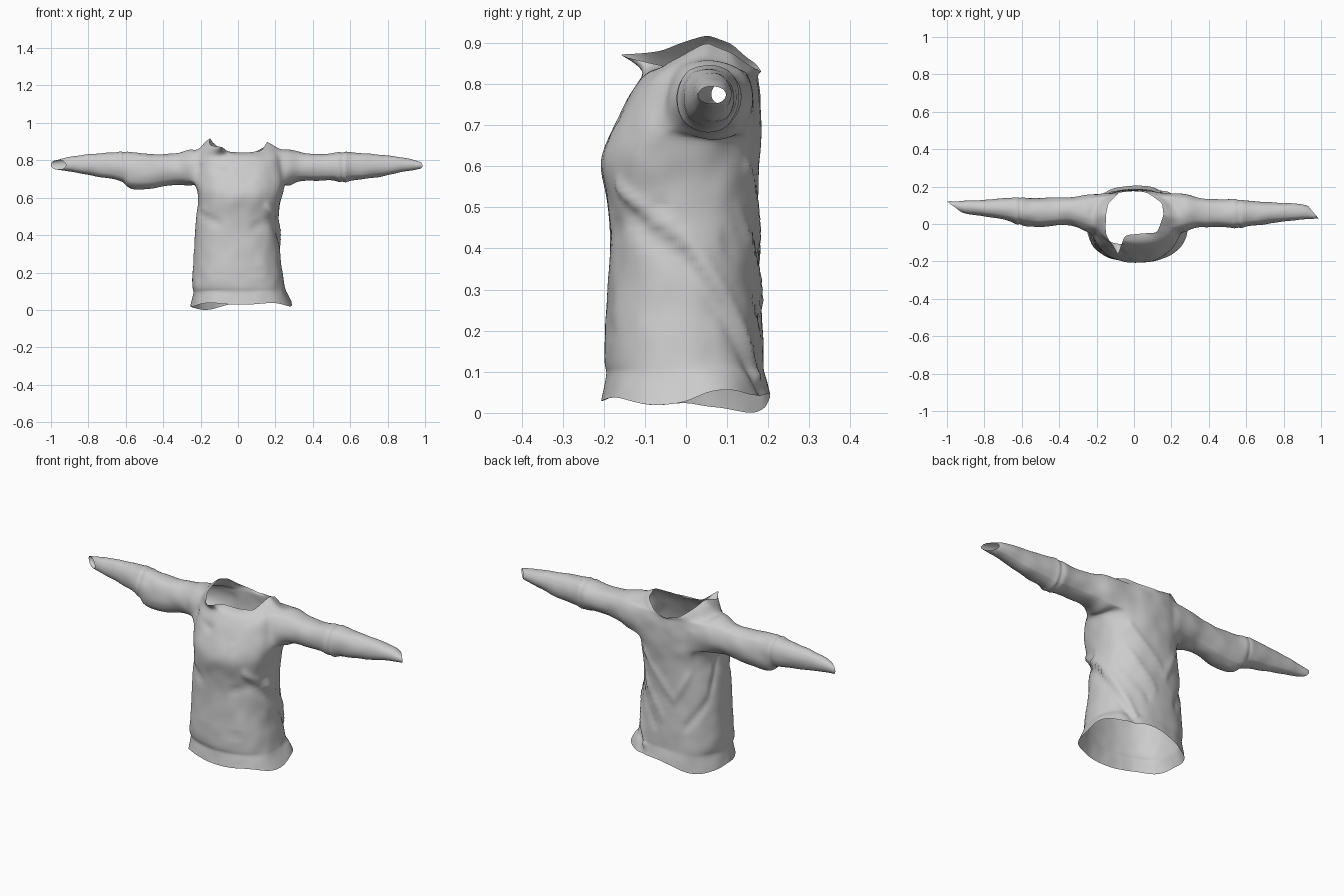
import bpy, bmesh, math
from mathutils import Vector, noise

if "Cube" in bpy.data.objects:
    bpy.data.objects.remove(bpy.data.objects["Cube"])

N = 36                      # segments round the body
bm = bmesh.new()

def power(v, e=0.85):
    return math.copysign(abs(v) ** e, v)

def skin(a, b, skip=()):
    n = len(a)
    for i in range(n):
        if i not in skip:
            bm.faces.new((a[i], a[(i + 1) % n], b[(i + 1) % n], b[i]))

# body cross-sections: z, left x, right x, front y, back y
BODY = [
    (0.045, -.255, .29, -.205, .205), (0.085, -.245, .27, -.197, .197),
    (0.11, -.238, .255, -.190, .190), (0.122, -.25, .25, -.2, .19),
    (0.20, -.243, .238, -.2, .188), (0.30, -.238, .227, -.189, .18),
    (0.40, -.232, .218, -.186, .176), (0.50, -.226, .218, -.187, .175),
    (0.56, -.212, .222, -.203, .178), (0.62, -.215, .238, -.212, .18),
    (0.68, -.23, .255, -.184, .184), (0.74, -.225, .25, -.156, .184),
    (0.80, -.22, .24, -.135, .18), (0.855, -.215, .225, -.105, .172),
]
rings = []
for k, (z, x0, x1, y0, y1) in enumerate(BODY):
    ring = []
    for i in range(N):
        t = 2 * math.pi * i / N
        c, s = power(math.cos(t)), power(math.sin(t))
        x = (x0 + x1) / 2 + c * (x1 - x0) / 2
        y = (y0 + y1) / 2 + s * (y1 - y0) / 2
        zz = z
        if k < 3:                       # uneven hem
            w = (1, .6, .2)[k]
            zz += w * (.035 * c * max(s, 0) ** .5 - .01 * abs(c) + .008 * math.sin(5 * t))
        if z >= .8:                     # sloping shoulders
            zz -= .03 * abs(s) * (z - .74) / .1
        ring.append(bm.verts.new((x, y, zz)))
    rings.append(ring)

# neckline with the raised, folded left front corner
NECK = [(.16, .05, .905), (.15, .11, .875), (.08, .165, .84), (0, .183, .83),
        (-.08, .17, .85), (-.135, .11, .895), (-.15, .05, .92), (-.15, -.06, .88),
        (-.085, -.17, .87), (-.05, -.06, .845), (.05, -.05, .84), (.125, -.045, .85)]
NECK = [Vector(p) for p in NECK]
step = N // len(NECK)
neck = [NECK[i // step].lerp(NECK[(i // step + 1) % len(NECK)], (i % step) / step) for i in range(N)]
shoulder = []
for i in range(N):
    p = rings[-1][i].co.lerp(neck[i], .55)
    p.z += .006 * abs(math.cos(2 * math.pi * i / N))
    shoulder.append(bm.verts.new(p))
rings += [shoulder, [bm.verts.new(p) for p in neck]]

# skin the body, leaving a gap at each armhole
LOW, HIGH = 10, 13
right_cols = list(range(-2, 6))
left_cols = list(range(N // 2 - 6, N // 2 + 2))
gap = {c % N for c in right_cols + left_cols}
for k in range(len(rings) - 1):
    skin(rings[k], rings[k + 1], gap if LOW <= k < HIGH else ())

def armhole(cols):
    edge = cols + [cols[-1] + 1]
    loop = [rings[LOW][c % N] for c in edge]
    loop += [rings[k][edge[-1] % N] for k in range(LOW + 1, HIGH)]
    loop += [rings[HIGH][c % N] for c in reversed(edge)]
    loop += [rings[k][edge[0] % N] for k in range(HIGH - 1, LOW, -1)]
    return loop

def sleeve(cols, sections):
    # sections: x, low z, high z, front y, back y, x shift from front to back
    prev = armhole(cols)
    mid = sum((v.co for v in prev), Vector()) / len(prev)
    angles = [math.atan2((v.co.z - mid.z) / .09, (v.co.y - mid.y) / .12) for v in prev]
    for x, z0, z1, y0, y1, skew in sections:
        ring = [bm.verts.new((x + skew * math.cos(a),
                              (y0 + y1) / 2 + math.cos(a) * (y1 - y0) / 2,
                              (z0 + z1) / 2 + math.sin(a) * (z1 - z0) / 2)) for a in angles]
        skin(prev, ring)
        prev = ring

sleeve(right_cols, [
    (.27, .655, .863, -.05, .17, 0), (.31, .685, .85, -.028, .158, 0), (.36, .692, .836, -.02, .14, 0),
    (.45, .69, .834, -.02, .135, 0), (.51, .693, .838, -.022, .135, 0), (.54, .682, .848, -.032, .14, 0),
    (.56, .69, .84, -.022, .13, 0), (.575, .68, .85, -.032, .138, 0), (.595, .694, .842, -.018, .128, 0),
    (.68, .698, .838, -.008, .125, 0), (.78, .715, .828, .008, .115, 0),
    (.86, .733, .818, .018, .112, 0), (.92, .743, .808, .024, .106, -.015), (.958, .75, .795, .028, .1, -.03)])
sleeve(left_cols, [
    (-.255, .655, .862, -.05, .165, 0), (-.30, .672, .842, -.02, .15, 0), (-.35, .668, .834, -.005, .147, 0),
    (-.42, .655, .832, -.012, .147, 0), (-.50, .643, .838, -.022, .143, 0), (-.56, .642, .842, -.018, .143, 0),
    (-.595, .655, .85, -.015, .15, 0), (-.61, .68, .842, 0, .142, 0), (-.625, .684, .85, -.01, .148, 0),
    (-.65, .697, .842, .01, .145, 0), (-.72, .705, .84, .025, .14, 0), (-.80, .723, .835, .038, .132, 0),
    (-.88, .738, .822, .048, .126, -.01), (-.93, .745, .812, .054, .124, -.03), (-.96, .75, .802, .06, .122, -.042)])

bmesh.ops.delete(bm, geom=[v for v in bm.verts if not v.link_faces], context='VERTS')
bmesh.ops.recalc_face_normals(bm, faces=bm.faces)
mesh = bpy.data.meshes.new("long_sleeved_top")
bm.to_mesh(mesh)
bm.free()
top = bpy.data.objects.new("long_sleeved_top", mesh)
bpy.context.collection.objects.link(top)
bpy.context.view_layer.objects.active = top
top.select_set(True)
sub = top.modifiers.new("smooth", 'SUBSURF')
sub.levels = sub.render_levels = 2
bpy.ops.object.modifier_apply(modifier="smooth")

# cloth folds: path points, height (negative is a crease), width
FOLDS = [
    ([(.16, -.17, .55), (.22, 0, .42), (.21, .1, .28), (.14, .18, .1)], .014, .018),
    ([(.18, -.17, .50), (.22, 0, .37), (.2, .1, .23), (.14, .18, .05)], -.012, .025),
    ([(.18, .14, .5), (.02, .175, .28)], .01, .015),
    ([(.15, .15, .6), (-.05, .175, .38)], .008, .016),
    ([(.2, .1, .42), (.06, .18, .22)], -.01, .015),
    ([(-.22, .02, .62), (-.22, .1, .4), (-.12, .17, .25)], -.01, .018),
    ([(-.15, .17, .78), (-.14, .16, .55), (-.06, .175, .4)], .008, .016),
    ([(-.22, -.1, .52), (-.1, -.19, .46)], -.009, .018),
    ([(.22, -.06, .5), (.08, -.19, .44)], -.009, .018),
    ([(-.2, -.18, .19), (.2, -.18, .21)], -.006, .012),
    ([(.2, -.05, .76), (.08, -.17, .68)], .006, .016),
    ([(-.2, -.05, .76), (-.07, -.15, .74)], -.007, .018),
]

def segment_distance(p, a, b):
    d = b - a
    t = max(0, min(1, (p - a).dot(d) / d.length_squared))
    return (p - a - d * t).length

FOLDS = [([Vector(p) for p in path], h, w) for path, h, w in FOLDS]
moves = []
for v in mesh.vertices:
    p = v.co.copy()
    h = .004 * noise.noise(p * 14)
    if abs(p.x) < .32:
        for path, height, width in FOLDS:
            d = min(segment_distance(p, a, b) for a, b in zip(path, path[1:]))
            h += height * math.exp(-(d / width) ** 2)
    moves.append(p + v.normal * h)
for v, p in zip(mesh.vertices, moves):
    v.co = p

# stand the hem on the floor
low = min(v.co.z for v in mesh.vertices)
for v in mesh.vertices:
    v.co.z -= low * max(0, 1 - v.co.z / .3)
bpy.ops.object.shade_smooth_by_angle(angle=math.radians(50))
